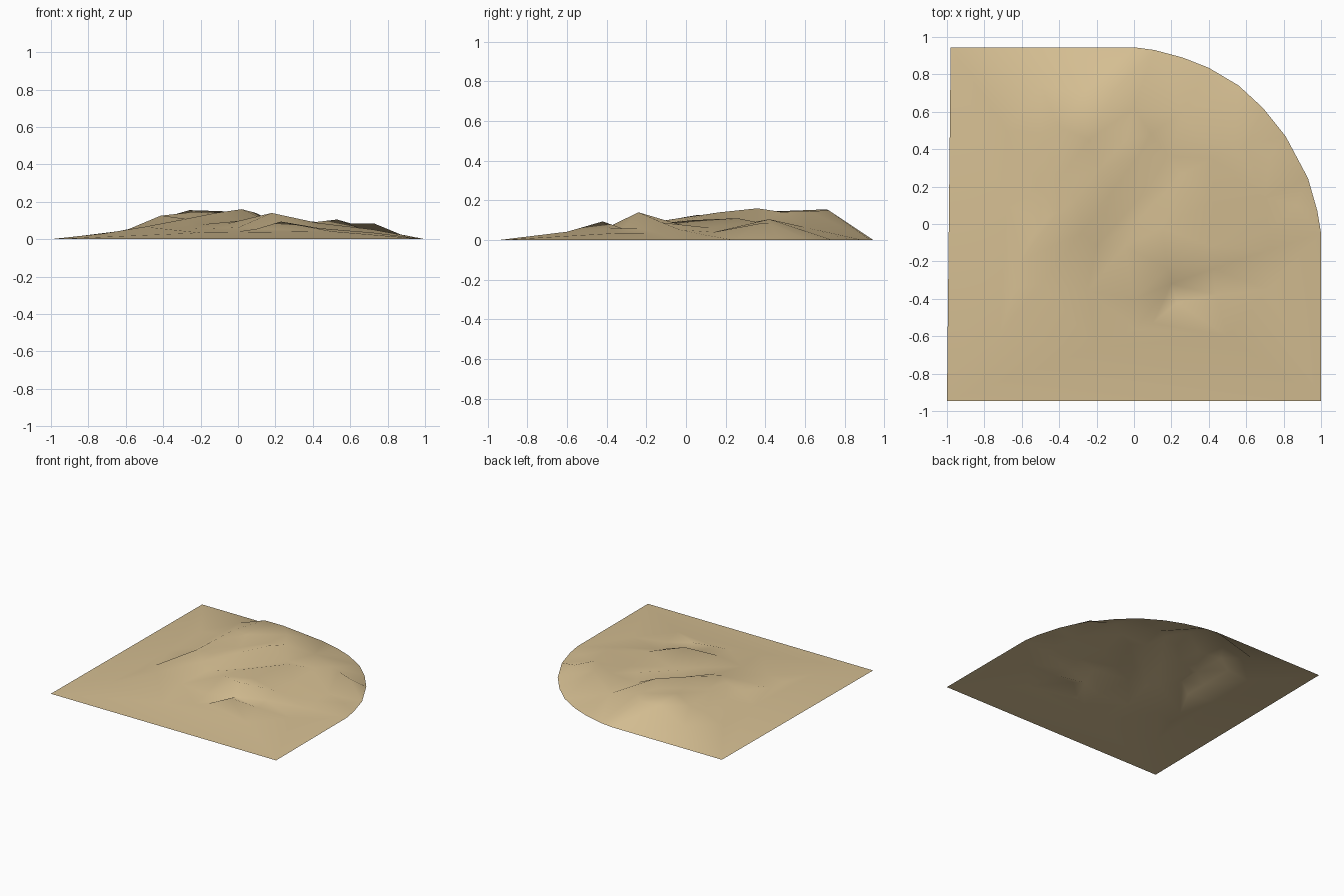
import bpy
from mathutils import Vector
from mathutils.geometry import delaunay_2d_cdt

if "Cube" in bpy.data.objects:
    bpy.data.objects.remove(bpy.data.objects["Cube"])

# Ground outline: square plot with one rounded corner
OUTLINE = [(-1, -.945), (1, -.945), (1, -.05), (.98, .07), (.93, .245), (.81, .47),
           (.69, .62), (.56, .74), (.4, .835), (.26, .89), (.11, .93), (0, .945), (-.98, .945)]

# Ridges, valleys and slopes as short lines of (x, y, height)
CORNER_RIDGE = [(-.72, -.6, .03), (-.5, -.32, .066), (-.28, -.05, .108), (-.12, .17, .14),
                (.02, .36, .16), (.09, .48, .142)]
WEST_RIDGE = [(-.64, -.34, .042), (-.61, -.2, .043), (-.41, .06, .127), (-.4, .24, .127),
              (-.24, .45, .145), (0, .62, .145)]
NORTH_CREST = [(-.4, .52, .115), (-.26, .71, .155), (-.1, .72, .15)]
SADDLE = [(-.31, .13, .1), (-.19, .29, .115), (-.05, .44, .13)]
MAIN_VALLEY = [(-.2, -.12, .078), (.02, .13, .08), (.19, .36, .082), (.26, .6, .065)]
EAST_RIDGE = [(.03, .03, .1), (.25, .26, .11), (.42, .35, .092), (.53, .42, .105),
              (.6, .42, .085), (.73, .37, .083)]
EAST_VALLEY = [(-.05, -.12, .085), (.15, -.02, .075), (.42, .12, .062), (.7, .14, .04)]
SPUR = [(0, -.4, .062), (.18, -.24, .14), (.42, -.12, .088), (.72, -.03, .052)]
RAVINE = [(.01, -.56, .042), (.2, -.32, .058), (.42, -.24, .058), (.72, -.14, .034)]
FRONT_RIDGE = [(.1, -.53, .055), (.23, -.42, .094), (.44, -.38, .058)]
SLOPES = [[(-.2, -.66, .034)], [(-.25, -.36, .055)], [(.5, -.6, .042)], [(.72, -.35, .035)],
          [(-.5, .2, .07)], [(-.5, .02, .07)], [(-.5, .48, .07)], [(-.68, .1, .035)],
          [(-.68, .5, .035)], [(-.5, .74, .06)], [(.87, .1, .025)]]
LINES = [CORNER_RIDGE, WEST_RIDGE, NORTH_CREST, SADDLE, MAIN_VALLEY, EAST_RIDGE,
         EAST_VALLEY, SPUR, RAVINE, FRONT_RIDGE] + SLOPES

# Collect points, keeping the ridge and valley lines as mesh edges
points = [(x, y, 0) for x, y in OUTLINE]
edges = []
for line in LINES:
    start = len(points)
    points += line
    edges += [(start + i, start + i + 1) for i in range(len(line) - 1)]

# Triangulate in plan, then lift each point to its height
flat, _, tris, origin, _, _ = delaunay_2d_cdt(
    [Vector(p[:2]) for p in points], edges, [list(range(len(OUTLINE)))], 1, 1e-5)
verts = [(v.x, v.y, points[o[0]][2] if o else .08) for v, o in zip(flat, origin)]

mesh = bpy.data.meshes.new("terrain")
mesh.from_pydata(verts, [], [list(t) for t in tris])
mesh.update()
if sum(p.normal.z for p in mesh.polygons) < 0:
    mesh.flip_normals()
mesh.polygons.foreach_set("use_smooth", [True] * len(mesh.polygons))

# Single sand colour
sand = bpy.data.materials.new("sand")
sand.diffuse_color = (.67, .52, .29, 1)
sand.use_nodes = True
sand.node_tree.nodes["Principled BSDF"].inputs["Base Color"].default_value = sand.diffuse_color
mesh.materials.append(sand)

terrain = bpy.data.objects.new("terrain", mesh)
bpy.context.collection.objects.link(terrain)
